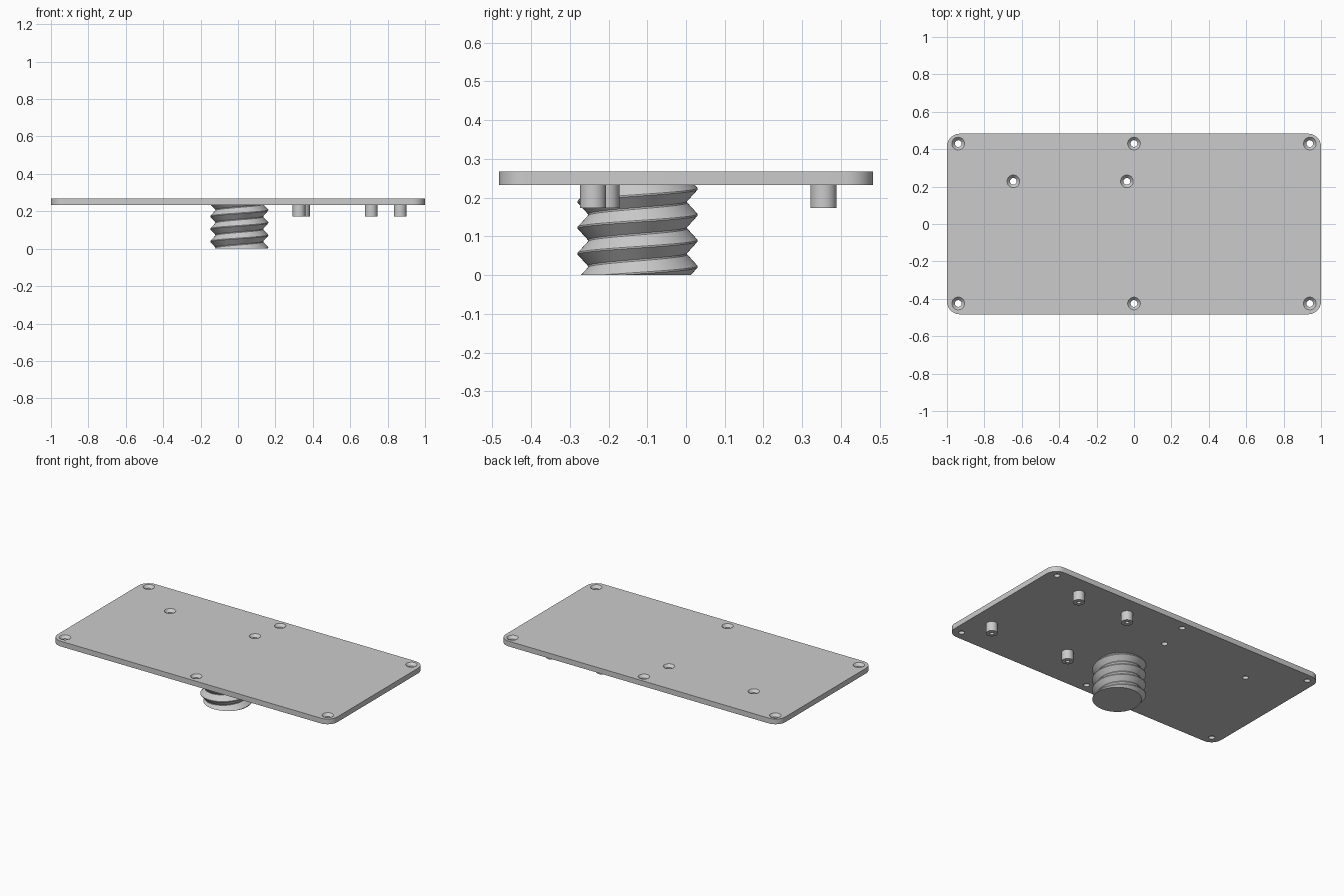
import bpy, bmesh, math

if "Cube" in bpy.data.objects:
    bpy.data.objects.remove(bpy.data.objects["Cube"], do_unlink=True)

grey = bpy.data.materials.new("plain_grey")
grey.use_nodes = True
grey.diffuse_color = (0.6, 0.6, 0.6, 1)
grey.node_tree.nodes["Principled BSDF"].inputs["Base Color"].default_value = grey.diffuse_color

UNDER, TOP = 0.233, 0.267


def finish(bm, name):
    """Turn a bmesh into a linked grey object."""
    bmesh.ops.recalc_face_normals(bm, faces=bm.faces)
    mesh = bpy.data.meshes.new(name)
    bm.to_mesh(mesh)
    bm.free()
    mesh.materials.append(grey)
    ob = bpy.data.objects.new(name, mesh)
    bpy.context.collection.objects.link(ob)
    return ob


def smooth(ob):
    bpy.ops.object.select_all(action="DESELECT")
    ob.select_set(True)
    bpy.context.view_layer.objects.active = ob
    bpy.ops.object.shade_smooth_by_angle(angle=math.radians(25))


def lathe(bm, profile, x, y, seg=32):
    """Closed solid from (radius, z) rings, capped at both ends."""
    rings = []
    for r, z in profile:
        rings.append([bm.verts.new((x + r * math.cos(a), y + r * math.sin(a), z))
                      for a in (i * math.tau / seg for i in range(seg))])
    for lo, hi in zip(rings, rings[1:]):
        for i in range(seg):
            j = (i + 1) % seg
            bm.faces.new((lo[i], lo[j], hi[j], hi[i]))
    bm.faces.new(rings[0][::-1])
    bm.faces.new(rings[-1])


# Plate with rounded corners
bm = bmesh.new()
radius, steps = 0.07, 10
outline = []
for n, (sx, sy) in enumerate([(1, 1), (-1, 1), (-1, -1), (1, -1)]):
    for i in range(steps + 1):
        a = (n + i / steps) * math.pi / 2
        outline.append(bm.verts.new((sx * (1 - radius) + radius * math.cos(a),
                                     sy * (0.483 - radius) + radius * math.sin(a), UNDER)))
base = bm.faces.new(outline)
up = bmesh.ops.extrude_face_region(bm, geom=[base], use_keep_orig=True)["geom"]
bmesh.ops.translate(bm, vec=(0, 0, TOP - UNDER),
                    verts=[v for v in up if isinstance(v, bmesh.types.BMVert)])
plate = finish(bm, "plate")

# Countersunk screw holes
holes = [(x, y) for x in (-0.94, 0, 0.94) for y in (-0.425, 0.43)]
holes += [(-0.645, 0.228), (-0.038, 0.228)]
bm = bmesh.new()
for x, y in holes:
    lathe(bm, [(0.018, 0.2), (0.018, 0.25), (0.034, TOP), (0.034, 0.3)], x, y)
cutter = finish(bm, "hole_cutter")
cutter.hide_render = True
cut = plate.modifiers.new("holes", "BOOLEAN")
cut.operation, cut.solver, cut.object = "DIFFERENCE", "EXACT", cutter
smooth(plate)
bpy.context.view_layer.objects.active = plate
bpy.ops.object.modifier_apply(modifier="holes")
bpy.data.objects.remove(cutter, do_unlink=True)

# Standoff posts with blind pilot holes
for n, (x, y) in enumerate([(0.712, 0.355), (0.35, 0.355), (0.867, -0.24), (0.326, -0.206)]):
    bm = bmesh.new()
    lathe(bm, [(0.012, 0.215), (0.012, 0.173), (0.034, 0.173), (0.034, 0.236)], x, y)
    smooth(finish(bm, f"standoff_post_{n + 1}"))

# Threaded stud: helical rows, cut flat at both ends
PITCH, CREST, ROOT, HEIGHT, SEG = 0.067, 0.155, 0.128, 0.236, 72
phases = [-0.03, 0.03, 0.47, 0.53]


def thread_radius(z, turn):
    t = ((z - 0.005) / PITCH - turn) % 1
    d = min(t, 1 - t)
    k = min(max((d - 0.03) / 0.44, 0), 1)
    return CREST + (ROOT - CREST) * k


bm = bmesh.new()
columns = []
for i in range(SEG + 1):
    turn = i / SEG
    a = turn * math.tau
    column = []
    for k in range(-2, 6):
        for p in phases:
            z = min(max(0.005 + PITCH * (k + p + turn), 0), HEIGHT)
            r = thread_radius(z, turn)
            column.append(bm.verts.new((0.007 + r * math.cos(a), -0.125 + r * math.sin(a), z)))
    columns.append(column)
for c, d in zip(columns, columns[1:]):
    for j in range(len(c) - 1):
        bm.faces.new((c[j], d[j], d[j + 1], c[j + 1]))
bmesh.ops.remove_doubles(bm, verts=bm.verts, dist=0.00005)
rim = [e for e in bm.edges if e.is_boundary]
bmesh.ops.holes_fill(bm, edges=rim, sides=0)
smooth(finish(bm, "threaded_stud"))
